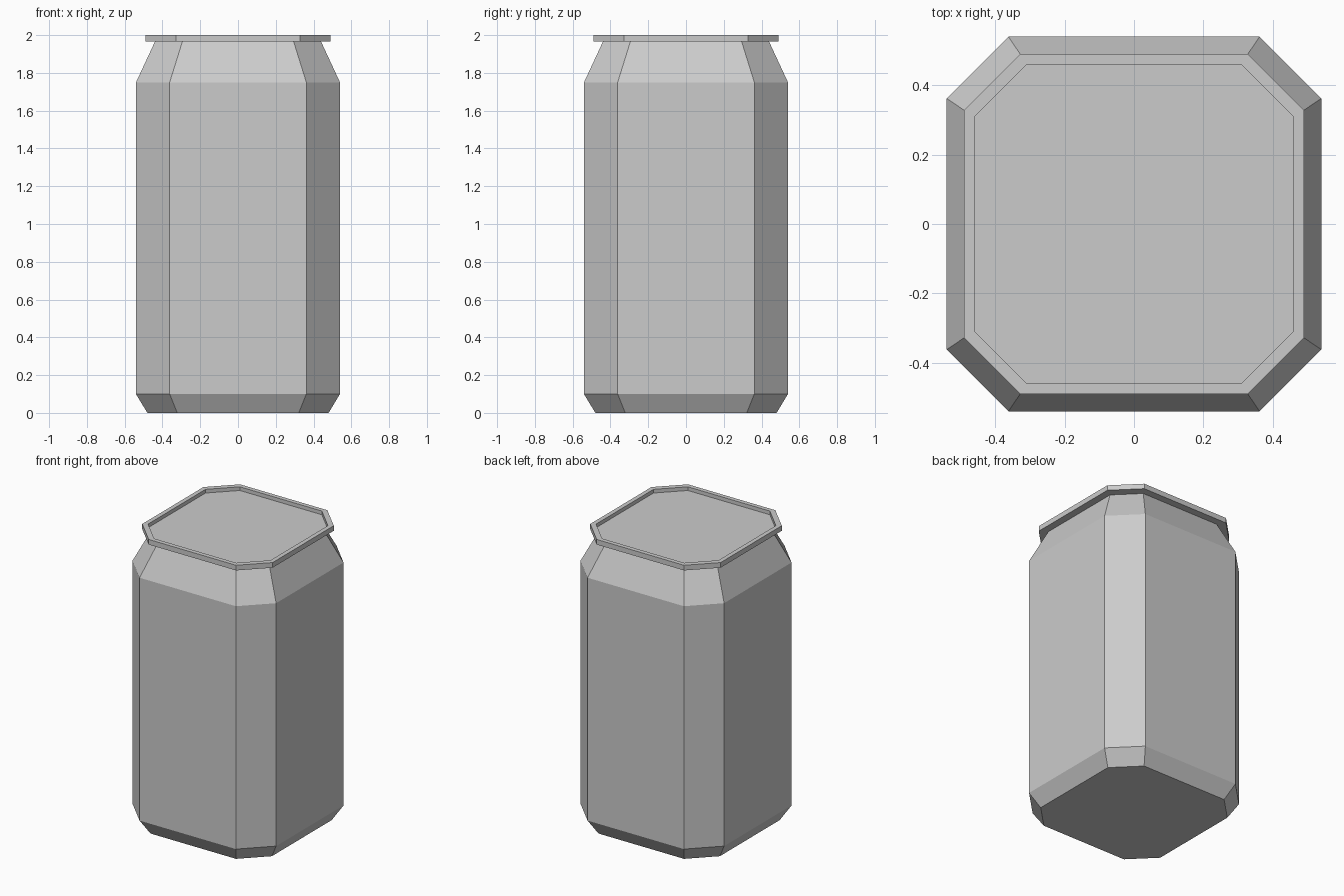
import bpy, bmesh

if "Cube" in bpy.data.objects:
    bpy.data.objects.remove(bpy.data.objects["Cube"])

CORNER = 0.67  # where the chamfer starts, as a share of the half width


def octagon(half):
    c = half * CORNER
    return [(c, -half), (half, -c), (half, c), (c, half),
            (-c, half), (-half, c), (-half, -c), (-c, -half)]


def loft(name, profile, cap_bottom=False, cap_top=False):
    """Join chamfered-square rings given as (half width, height)."""
    bm = bmesh.new()
    rings = [[bm.verts.new((x, y, z)) for x, y in octagon(h)] for h, z in profile]
    for lower, upper in zip(rings, rings[1:]):
        for i in range(8):
            j = (i + 1) % 8
            bm.faces.new((lower[i], lower[j], upper[j], upper[i]))
    if cap_bottom:
        bm.faces.new(rings[0][::-1])
    if cap_top:
        bm.faces.new(rings[-1])
    mesh = bpy.data.meshes.new(name)
    bm.to_mesh(mesh)
    bm.free()
    obj = bpy.data.objects.new(name, mesh)
    bpy.context.collection.objects.link(obj)
    return obj


# Can wall with tapered foot and shoulder
loft("can_body", [(0.48, 0), (0.54, 0.10), (0.54, 1.75), (0.44, 1.965)],
     cap_bottom=True)

# Overhanging rim with a recessed lid
loft("can_lid", [(0.44, 1.965), (0.49, 1.965), (0.49, 2.0),
                 (0.46, 2.0), (0.46, 1.975)], cap_top=True)
